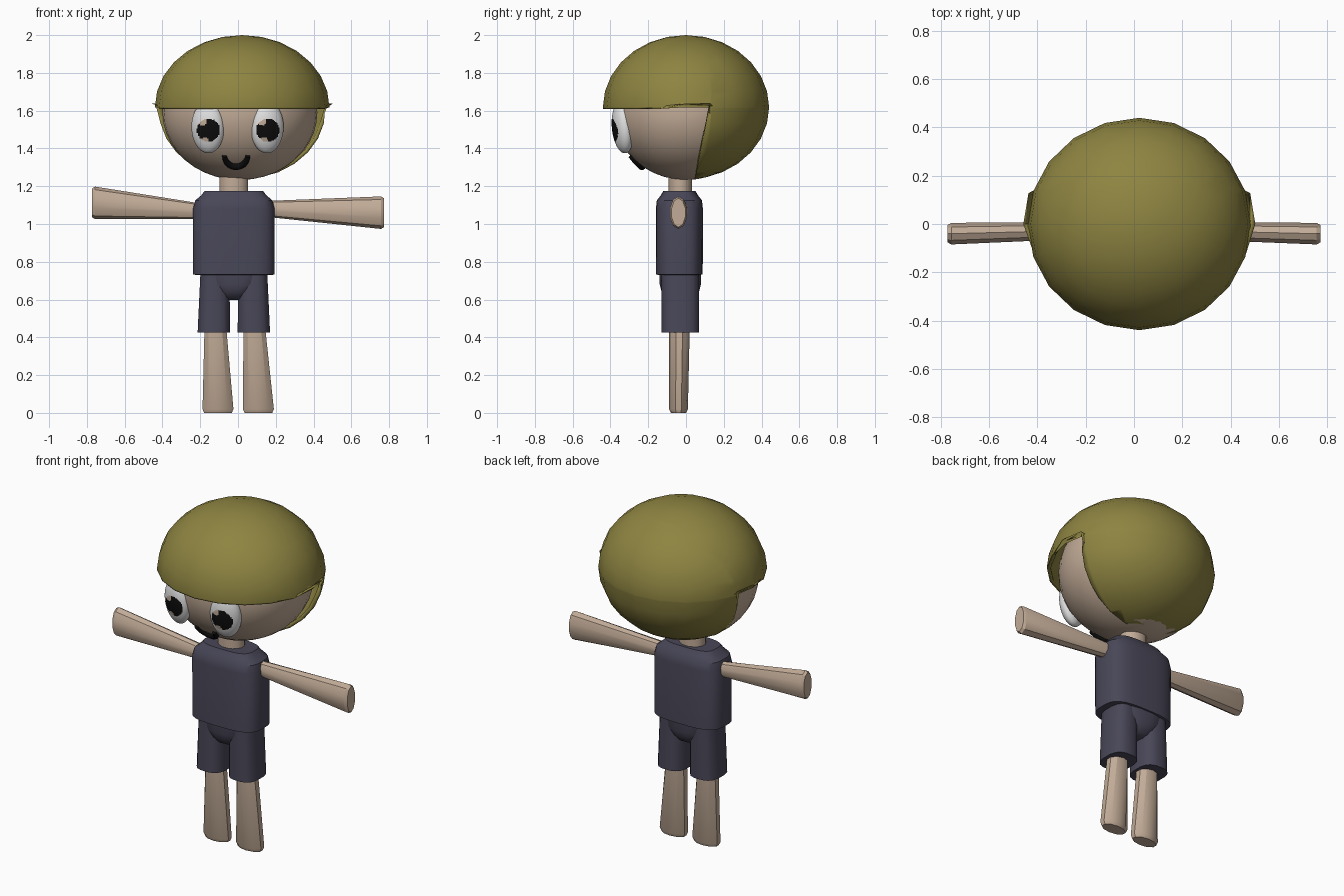
import bpy, bmesh, math
from mathutils import Vector, Matrix

old = bpy.data.objects.get("Cube")
if old:
    bpy.data.objects.remove(old)


def material(name, rgb):
    m = bpy.data.materials.new(name)
    m.use_nodes = True
    m.diffuse_color = (*rgb, 1)
    m.node_tree.nodes["Principled BSDF"].inputs["Base Color"].default_value = (*rgb, 1)
    return m


skin = material("skin", (0.54, 0.41, 0.31))
olive = material("olive hair", (0.27, 0.23, 0.053))
navy = material("navy cloth", (0.066, 0.063, 0.097))
white = material("eye white", (0.75, 0.75, 0.75))
black = material("black", (0.004, 0.004, 0.004))


def finish(name, bm, mats, angle=35):
    bmesh.ops.recalc_face_normals(bm, faces=bm.faces)
    mesh = bpy.data.meshes.new(name)
    bm.to_mesh(mesh)
    bm.free()
    for m in mats:
        mesh.materials.append(m)
    ob = bpy.data.objects.new(name, mesh)
    bpy.context.collection.objects.link(ob)
    smooth(ob, angle)
    return ob


def smooth(ob, angle):
    bpy.ops.object.select_all(action="DESELECT")
    ob.select_set(True)
    bpy.context.view_layer.objects.active = ob
    bpy.ops.object.shade_smooth_by_angle(angle=math.radians(angle))


def loft(name, rings, mat, axis="z", n=12, power=2, angle=35):
    """Skin superellipse rings (centre, half size 1, half size 2) along an axis."""
    u, v = (Vector((1, 0, 0)), Vector((0, 1, 0))) if axis == "z" else (Vector((0, 1, 0)), Vector((0, 0, 1)))

    def bend(t):
        return math.copysign(abs(t) ** (2 / power), t)

    bm = bmesh.new()
    loops = []
    for c, a, b in rings:
        angles = [2 * math.pi * (i + 0.5) / n for i in range(n)]
        loops.append([bm.verts.new(Vector(c) + u * a * bend(math.cos(t)) + v * b * bend(math.sin(t)))
                      for t in angles])
    for lo, hi in zip(loops, loops[1:]):
        for i in range(n):
            j = (i + 1) % n
            bm.faces.new((lo[i], lo[j], hi[j], hi[i]))
    bm.faces.new(loops[0])
    bm.faces.new(loops[-1])
    return finish(name, bm, [mat], angle)


def ellipsoid(centre, radii, seg, rings, rot=Matrix()):
    bm = bmesh.new()
    bmesh.ops.create_uvsphere(bm, u_segments=seg, v_segments=rings, radius=1)
    bm.transform(Matrix.Translation(centre) @ rot @ Matrix.Diagonal((*radii, 1)))
    return bm


# Head
HEAD, HR = Vector((0.01, 0, 1.59)), Vector((0.41, 0.385, 0.357))
finish("head", ellipsoid(HEAD, HR, 32, 20), [skin], 60)


def face_y(x, z):
    """Front surface of the head."""
    return HEAD.y - HR.y * math.sqrt(1 - ((x - HEAD.x) / HR.x) ** 2 - ((z - HEAD.z) / HR.z) ** 2)


# Hair: one shell with the face opening cut away
RIM = 1.61
bm = ellipsoid((0.022, 0, 1.618), (0.462, 0.44, 0.382), 20, 14)
back_point, back_normal = Vector((0, 0.13, 1.65)), Vector((0, 1, -0.2)).normalized()
for co, no in (((0, 0, RIM), (0, 0, 1)), (back_point, back_normal)):
    bmesh.ops.bisect_plane(bm, geom=bm.verts[:] + bm.edges[:] + bm.faces[:], plane_co=co, plane_no=no)
opening = [f for f in bm.faces if f.calc_center_median().z < RIM
           and (f.calc_center_median() - back_point).dot(back_normal) < 0]
bmesh.ops.delete(bm, geom=opening, context="FACES")
for v in bm.verts:
    if v.is_boundary and abs(v.co.z - RIM) < 0.002 and v.co.y > -0.08:
        v.co.z += 0.025
hair = finish("hair", bm, [olive], 50)
shell = hair.modifiers.new("thickness", "SOLIDIFY")
shell.thickness = 0.02
shell.offset = -1

# Eyes: pupils with two notches, coloured by distance from the pupil centre
for side, x in (("right", -0.16), ("left", 0.155)):
    rot = Matrix.Rotation(math.copysign(0.25, x), 4, "Z") @ Matrix.Rotation(0.1, 4, "X")
    bm = ellipsoid((x, -0.335, 1.51), (0.088, 0.055, 0.136), 72, 72, rot)
    for f in bm.faces:
        c = f.calc_center_median()
        px, pz = c.x - x - 0.003, c.z - 1.497
        if c.y < -0.34 and math.hypot(px, pz) < 0.061:
            notch = min(math.hypot(px + 0.03, pz - 0.045), math.hypot(px + 0.02, pz + 0.06))
            f.material_index = 2 if notch < 0.022 else 1
    finish(side + "_eye", bm, [white, black, skin], 60)

# Mouth: tube following the face
curve = bpy.data.curves.new("mouth", "CURVE")
curve.dimensions = "3D"
curve.bevel_depth = 0.02
curve.bevel_resolution = 3
curve.use_fill_caps = True
line = curve.splines.new("POLY")
STEPS = 14
line.points.add(STEPS)
for i, p in enumerate(line.points):
    t = math.pi * (1.02 + 0.96 * i / STEPS)
    x, z = -0.01 + 0.062 * math.cos(t), 1.365 + 0.06 * math.sin(t)
    p.co = (x, face_y(x, z) - 0.002, z, 1)
    p.radius = 0.6 + 0.4 * math.sin(math.pi * i / STEPS)
curve.materials.append(black)
mouth = bpy.data.objects.new("mouth", curve)
bpy.context.collection.objects.link(mouth)

# Neck, shirt and pelvis
CX, CY = -0.022, -0.035
loft("neck", [((CX, -0.03, 1.12), 0.077, 0.063), ((CX, -0.03, 1.3), 0.077, 0.063)], skin, n=16)
loft("shirt", [((CX, CY, z), a, b) for z, a, b in (
    (0.73, 0.19, 0.1), (0.732, 0.216, 0.124), (1.08, 0.217, 0.125),
    (1.125, 0.205, 0.12), (1.15, 0.175, 0.1), (1.175, 0.155, 0.085))], navy, n=28, power=3.2)
loft("pelvis", [((CX, -0.03, z), a, b) for z, a, b in (
    (0.598, 0.06, 0.05), (0.61, 0.078, 0.075), (0.64, 0.1, 0.1),
    (0.68, 0.15, 0.11), (0.76, 0.18, 0.112))], navy, n=20, power=2.6)

# Legs: shorts over a flattened, flared shin
for side, s, top, foot in (("right", -1, -0.12, -0.106), ("left", 1, 0.086, 0.108)):
    hip = CX + s * 0.1
    loft(side + "_shorts_leg", [((hip + s * 0.006, -0.03, 0.425), 0.087, 0.1),
                                ((hip, -0.03, 0.74), 0.078, 0.1)], navy, n=16, power=2.8)
    loft(side + "_leg", [((foot, -0.04, 0), 0.077, 0.04), ((foot, -0.04, 0.02), 0.086, 0.05),
                         ((top, -0.035, 0.46), 0.06, 0.055)], skin, n=10, angle=30)

# Arms: flattened cones with softened ends
for side, s, hand_z, root_z in (("right", -1, 1.112, 1.066), ("left", 1, 1.06, 1.081)):
    loft(side + "_arm", [((s * 0.15 - 0.03, -0.025, root_z), 0.036, 0.04),
                         ((s * 0.757, -0.04, hand_z), 0.047, 0.086),
                         ((s * 0.772, -0.04, hand_z), 0.038, 0.077)], skin, axis="x", n=10, angle=30)
